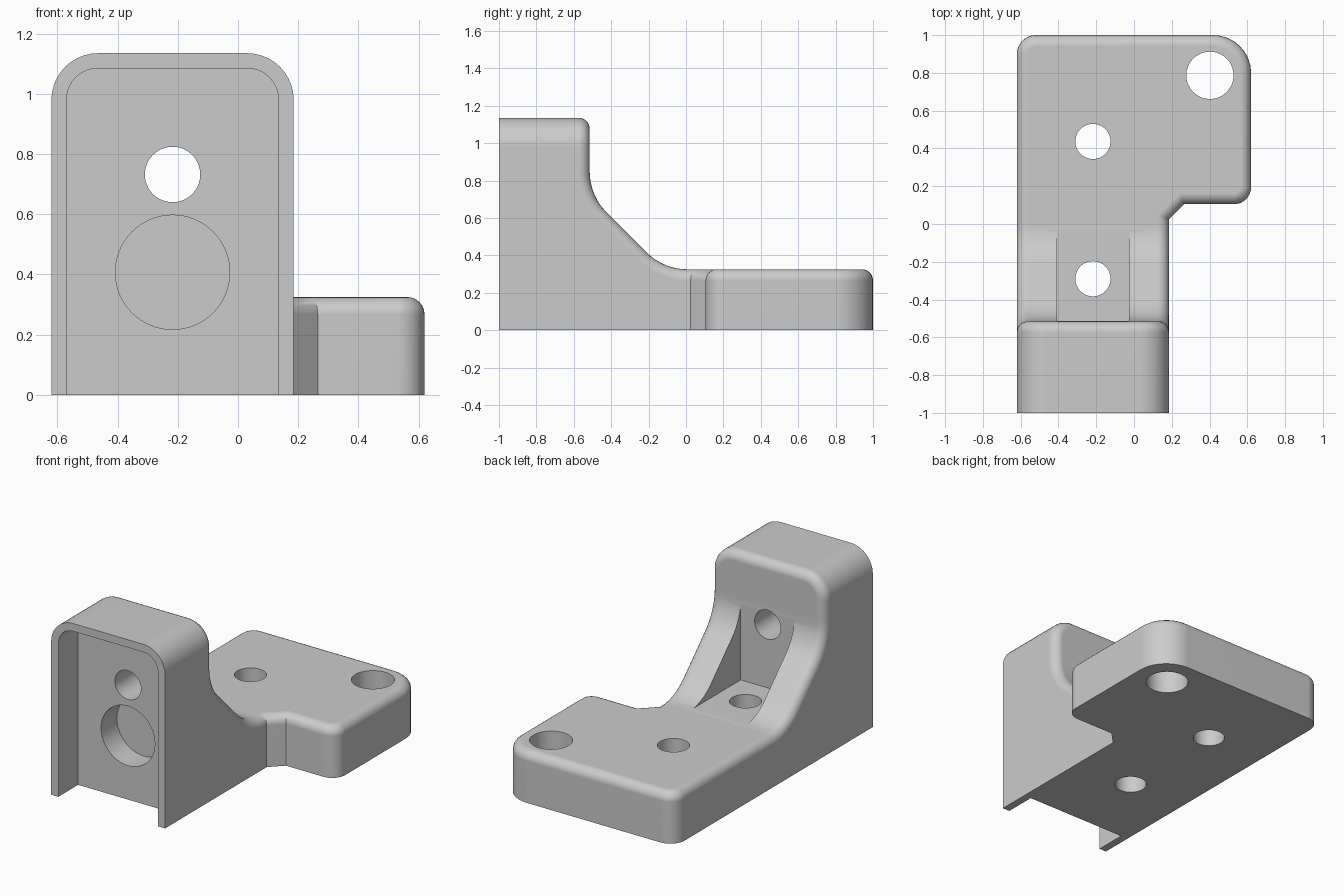
import bpy, bmesh, math
from mathutils import Vector, Matrix

if "Cube" in bpy.data.objects:
    bpy.data.objects.remove(bpy.data.objects["Cube"])

LEFT, RIGHT, END = -0.62, 0.185, 0.62      # side planes in x
MID = (LEFT + RIGHT) / 2
TOP, DECK, BACK = 1.135, 0.325, -0.515     # upright top, plate top, upright rear face
FILLET = 0.058

grey = bpy.data.materials.new("plain grey")
grey.use_nodes = True
grey.diffuse_color = (0.6, 0.6, 0.6, 1)
grey.node_tree.nodes["Principled BSDF"].inputs["Base Color"].default_value = (0.6, 0.6, 0.6, 1)


def rounded(points, n=8):
    """Open 2D path from (u, v, radius); corners with a radius become arcs."""
    out = []
    for i, (u, v, r) in enumerate(points):
        p = Vector((u, v))
        if not r:
            out.append(p)
            continue
        a = (Vector(points[i - 1][:2]) - p).normalized()
        b = (Vector(points[i + 1][:2]) - p).normalized()
        half = a.angle(b) / 2
        centre = p + (a + b).normalized() * r / math.sin(half)
        start = p + a * r / math.tan(half) - centre
        sweep = start.angle_signed(p + b * r / math.tan(half) - centre)
        for k in range(n + 1):
            t = -sweep * k / n
            c, s = math.cos(t), math.sin(t)
            out.append(centre + Vector((c * start.x - s * start.y, s * start.x + c * start.y)))
    return out


def make_object(name, bm):
    bmesh.ops.recalc_face_normals(bm, faces=bm.faces[:])
    mesh = bpy.data.meshes.new(name)
    bm.to_mesh(mesh)
    bm.free()
    mesh.materials.append(grey)
    ob = bpy.data.objects.new(name, mesh)
    bpy.context.collection.objects.link(ob)
    return ob


def bevel(bm, edges, size, segments):
    bmesh.ops.bevel(bm, geom=edges, offset=size, offset_type='OFFSET', segments=segments,
                    profile=0.5, affect='EDGES', clamp_overlap=False)


# Side profile of the upright and its sloping ribs, and plan outline of the plate
slope_sum = 0.205
profile = rounded([(-1, TOP, 0), (BACK, TOP, 0), (BACK, slope_sum - BACK, 0.31),
                   (slope_sum - DECK, DECK, 0.31), (0.5, DECK, 0)])[:-1]
outline = rounded([(RIGHT, 0.025, 0), (0.265, 0.105, 0), (END, 0.105, 0.09),
                   (END, 1, 0.2), (LEFT, 1, 0.1), (LEFT, 0, 0)])[:-1]

# Bracket body as one closed shell
bm = bmesh.new()
lefts = [bm.verts.new((LEFT, y, z)) for y, z in profile]
rights = [bm.verts.new((RIGHT, y, z)) for y, z in profile]
rim = [bm.verts.new((x, y, DECK)) for x, y in outline]
foot = [bm.verts.new((x, y, 0)) for x, y in outline]
foot_l, foot_r = bm.verts.new((LEFT, -1, 0)), bm.verts.new((RIGHT, -1, 0))
for i in range(len(profile) - 1):
    bm.faces.new((lefts[i], rights[i], rights[i + 1], lefts[i + 1]))
for i in range(len(outline) - 1):
    bm.faces.new((rim[i], rim[i + 1], foot[i + 1], foot[i]))
bm.faces.new([rights[-1]] + rim + [lefts[-1]])
bm.faces.new([foot_l, foot_r] + foot)
bm.faces.new(rights + [rim[0], foot[0], foot_r])
bm.faces.new(lefts + [rim[-1], foot[-1], foot_l])
bm.faces.new((lefts[0], rights[0], foot_r, foot_l))
bmesh.ops.recalc_face_normals(bm, faces=bm.faces[:])

# Large rounding of the upright's top, then small fillets on rear and upper edges
bevel(bm, [bm.edges.get(lefts[:2]), bm.edges.get(rights[:2])], 0.155, 10)
soft = [e for e in bm.edges
        if e.calc_face_angle(0) > 0.5
        and min(v.co.z for v in e.verts) > 0.01
        and max(v.co.y for v in e.verts) > -0.99]
bevel(bm, soft, FILLET, 6)
body = make_object("bracket_body", bm)


def cut(cutter):
    cutter.hide_render = True
    mod = body.modifiers.new("cut", 'BOOLEAN')
    mod.operation = 'DIFFERENCE'
    mod.solver = 'EXACT'
    mod.object = cutter
    bpy.context.view_layer.objects.active = body
    bpy.ops.object.modifier_apply(modifier=mod.name)
    bpy.data.objects.remove(cutter)


def box(name, low, high, top_radius=0):
    low, high = Vector(low), Vector(high)
    bm = bmesh.new()
    bmesh.ops.create_cube(bm, size=1, matrix=Matrix.Translation((low + high) / 2)
                          @ Matrix.Diagonal((*(high - low), 1)))
    if top_radius:
        edges = [e for e in bm.edges if all(v.co.z > high.z - 0.001 for v in e.verts)
                 and abs(e.verts[0].co.x - e.verts[1].co.x) < 0.001]
        bevel(bm, edges, top_radius, 10)
    return make_object(name, bm)


def bore(name, centre, radius, depth, along_y=False):
    turn = Matrix.Rotation(math.pi / 2 if along_y else 0, 4, 'X')
    bm = bmesh.new()
    bmesh.ops.create_cone(bm, cap_ends=True, segments=64, radius1=radius, radius2=radius,
                          depth=depth, matrix=Matrix.Translation(centre) @ turn)
    return make_object(name, bm)


# Front recess, open at the bottom, and pocket between the ribs
cut(box("front_recess", (LEFT + 0.05, -1.2, -0.2), (RIGHT - 0.05, -0.8, 1.085), 0.105))
cut(box("rear_pocket", (MID - 0.19, BACK + 0.002, DECK + 0.0035), (MID + 0.19, 0.2, 0.95)))

# Blind bore and through hole in the upright
cut(bore("blind_bore", (MID, -0.75, 0.407), 0.19, 0.22, True))
cut(bore("upright_hole", (MID, -0.65, 0.732), 0.092, 0.5, True))

# Vertical holes through the plate
for x, y, r in ((MID, -0.29, 0.093), (MID, 0.437, 0.093), (0.402, 0.787, 0.125)):
    cut(bore("plate_hole", (x, y, 0.2), r, 0.7))

# Smooth fillets, crisp edges, flat large faces
bpy.ops.object.select_all(action='DESELECT')
body.select_set(True)
bpy.context.view_layer.objects.active = body
bpy.ops.object.shade_smooth_by_angle(angle=math.radians(30))
weighted = body.modifiers.new("weighted normals", 'WEIGHTED_NORMAL')
weighted.keep_sharp = True
